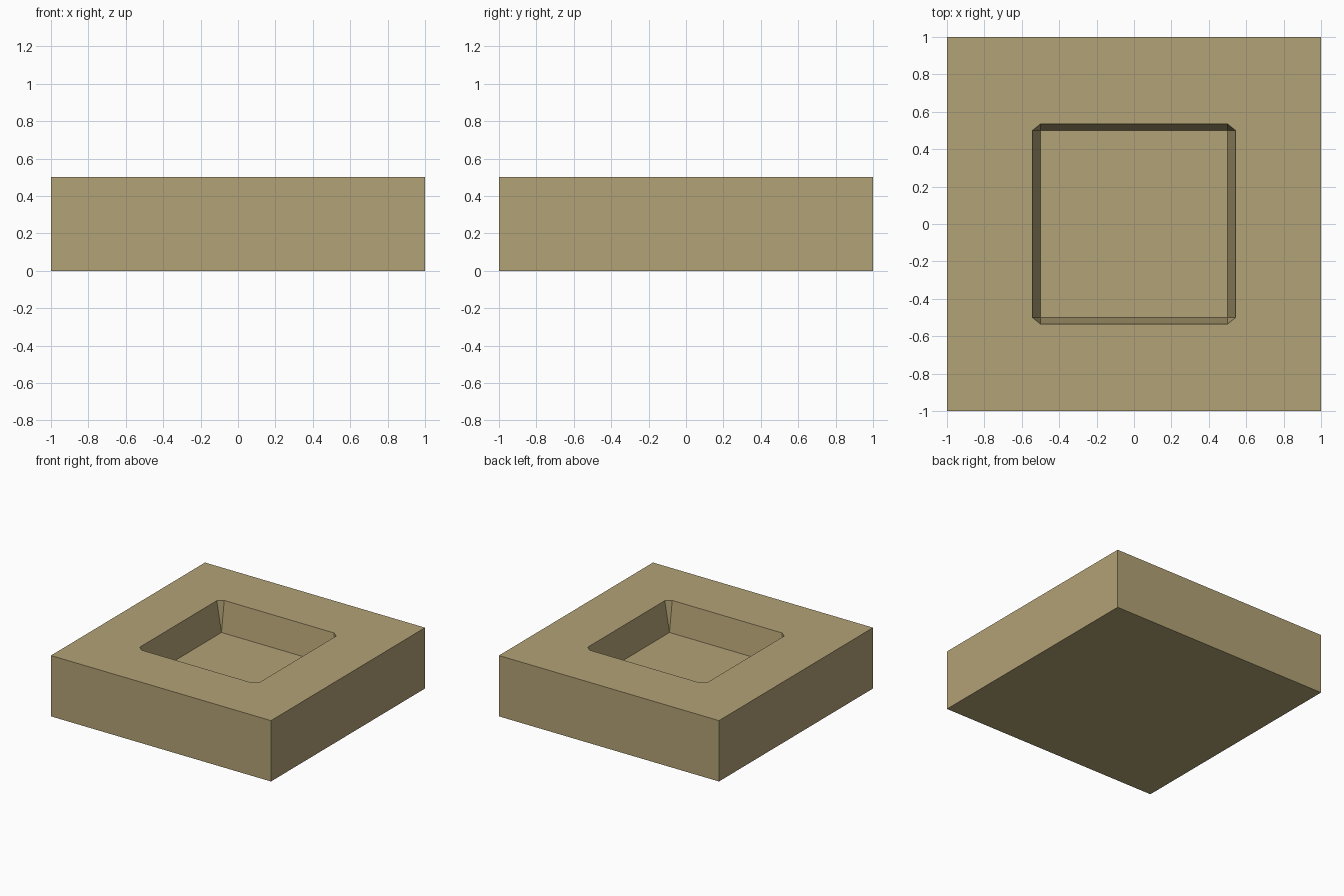
import bpy, bmesh

if "Cube" in bpy.data.objects:
    bpy.data.objects.remove(bpy.data.objects["Cube"])

H, FLOOR = 0.5, 0.25      # block height, pocket floor height
IN = 0.5                  # half size of pocket floor
OX, OY = 0.543, 0.535     # half size of pocket opening

bm = bmesh.new()
signs = [(-1, -1), (1, -1), (1, 1), (-1, 1)]


def ring(x, y, z):
    return [bm.verts.new((sx * x, sy * y, z)) for sx, sy in signs]


# Corner rings: outer shell, pocket floor, pocket rim
base = ring(1, 1, 0)
top = ring(1, 1, H)
floor = ring(IN, IN, FLOOR)
rim = ring(OX, OY, H)
rim_x = ring(OX, IN, H)   # wall ends along the left/right rims
rim_y = ring(IN, OY, H)   # wall ends along the front/back rims

bm.faces.new(base[::-1])
bm.faces.new(floor)
for i in range(4):
    j = (i + 1) % 4
    edge = rim_y if i % 2 == 0 else rim_x
    # Outer side, top border, leaning pocket wall
    bm.faces.new((base[i], base[j], top[j], top[i]))
    bm.faces.new((top[i], top[j], rim[j], edge[j], edge[i], rim[i]))
    bm.faces.new((edge[i], edge[j], floor[j], floor[i]))
    # Corner facet and its small flat cap
    a, b = (rim_x[i], rim_y[i]) if i % 2 == 0 else (rim_y[i], rim_x[i])
    bm.faces.new((a, b, floor[i]))
    bm.faces.new((a, rim[i], b))

bmesh.ops.recalc_face_normals(bm, faces=bm.faces[:])
mesh = bpy.data.meshes.new("recessed_block")
bm.to_mesh(mesh)
bm.free()
block = bpy.data.objects.new("recessed_block", mesh)
bpy.context.collection.objects.link(block)

# Sandy tan colour
mat = bpy.data.materials.new("tan")
mat.diffuse_color = (0.45, 0.36, 0.18, 1)
mat.use_nodes = True
mat.node_tree.nodes["Principled BSDF"].inputs["Base Color"].default_value = mat.diffuse_color
mesh.materials.append(mat)
